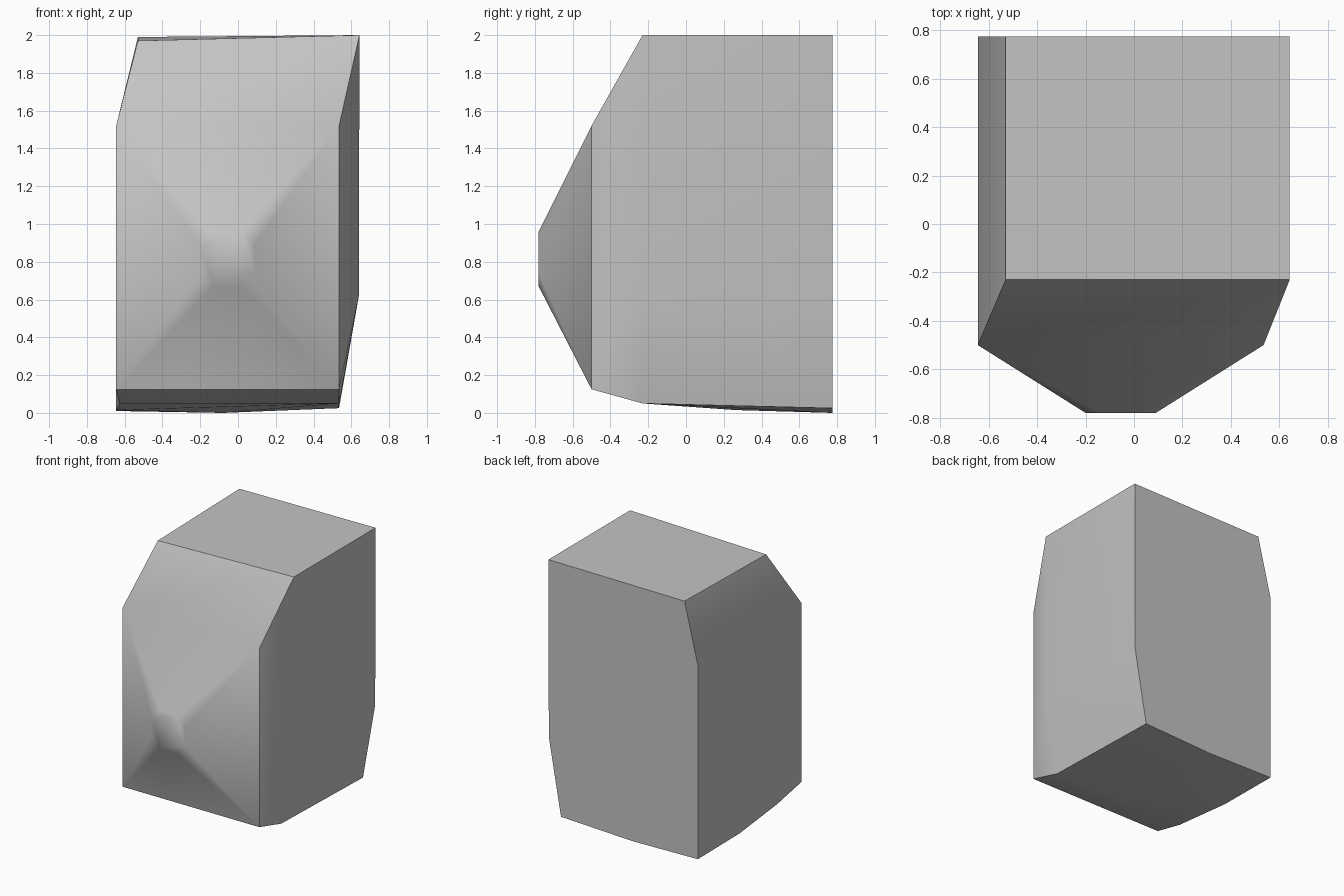
import bpy
import bmesh
from math import radians

cube = bpy.data.objects.get("Cube")
if cube:
    bpy.data.objects.remove(cube, do_unlink=True)

# Stone material
stone = bpy.data.materials.new("stone_grey")
stone.use_nodes = True
grey = (0.55, 0.55, 0.55, 1)
stone.diffuse_color = grey
stone.node_tree.nodes["Principled BSDF"].inputs["Base Color"].default_value = grey

BACK, SHOULDER, RIM, TIP = 0.775, -0.23, -0.5, -0.78
LEFT, RIGHT, INSET = -0.645, 0.643, 0.535

corners = []
# Block body: leaning top and chamfered lower side
for y, top_z in ((BACK, 1.99), (SHOULDER, 1.97)):
    corners += [(-0.53, y, top_z), (RIGHT, y, 2.0), (RIGHT - 0.003, y, 0.62)]
# Back and bottom outline
corners += [(LEFT, BACK, 1.52), (LEFT, BACK, 0.01), (-0.08, BACK, 0),
            (INSET, BACK, 0.025), (LEFT, 0.26, 0.015),
            (-0.625, SHOULDER, 0.05), (INSET, SHOULDER, 0.05)]
# Rim of the front point
corners += [(x, RIM, z) for x in (LEFT, INSET) for z in (0.125, 1.52)]
# Blunt eight-sided tip
for sx in (-1, 1):
    for sz in (-1, 1):
        corners += [(-0.055 + sx * 0.145, TIP, 0.815 + sz * 0.075),
                    (-0.055 + sx * 0.075, TIP, 0.815 + sz * 0.145)]

bm = bmesh.new()
for c in corners:
    bm.verts.new(c)
hull = bmesh.ops.convex_hull(bm, input=bm.verts)
loose = [v for v in bm.verts if not v.link_faces]
bmesh.ops.delete(bm, geom=loose, context="VERTS")
bmesh.ops.dissolve_limit(bm, angle_limit=radians(1), verts=bm.verts, edges=bm.edges)
bmesh.ops.recalc_face_normals(bm, faces=bm.faces)
mesh = bpy.data.meshes.new("faceted_stone")
bm.to_mesh(mesh)
bm.free()
mesh.materials.append(stone)

rock = bpy.data.objects.new("faceted_stone", mesh)
bpy.context.collection.objects.link(rock)
bpy.ops.object.select_all(action="DESELECT")
rock.select_set(True)
bpy.context.view_layer.objects.active = rock

# Soft ridges on the point, crisp main edges
bpy.ops.object.shade_smooth_by_angle(angle=radians(34.5))
soften = rock.modifiers.new("large_face_shading", "WEIGHTED_NORMAL")
soften.keep_sharp = True
